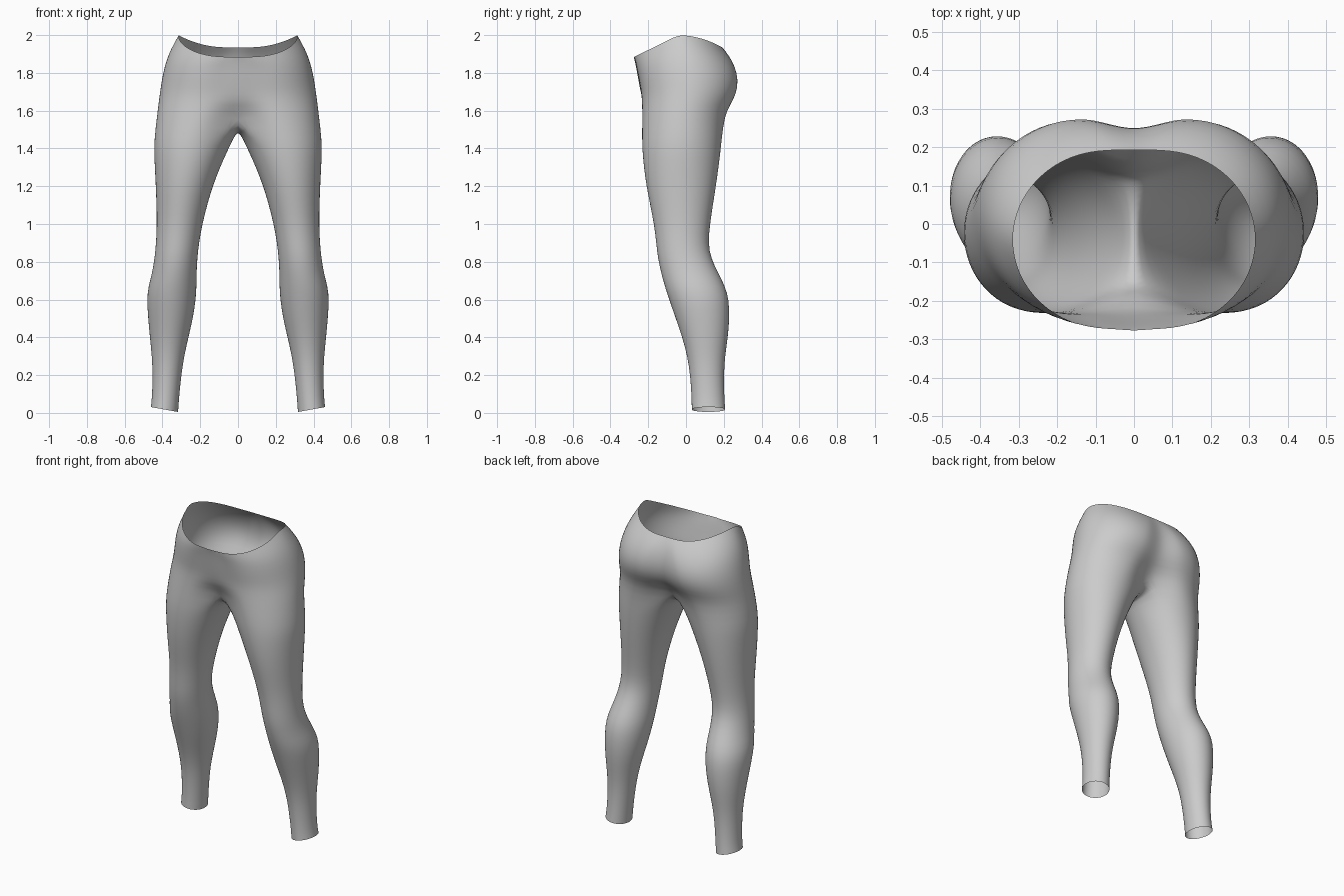
import bpy, bmesh, math

N = 32          # points around one leg
OUT = 24        # segments on the outer arc, from front seam to back seam

# leg rings: z, inner x, outer x, front y, back y
LEG = [
    (0.018, 0.317, 0.462, 0.030, 0.208),
    (0.08, 0.312, 0.455, 0.030, 0.203),
    (0.20, 0.300, 0.452, 0.022, 0.200),
    (0.30, 0.285, 0.456, 0.007, 0.207),
    (0.40, 0.262, 0.467, -0.020, 0.222),
    (0.50, 0.238, 0.476, -0.055, 0.231),
    (0.60, 0.223, 0.483, -0.090, 0.228),
    (0.67, 0.219, 0.475, -0.113, 0.208),
    (0.74, 0.219, 0.455, -0.132, 0.172),
    (0.82, 0.215, 0.442, -0.150, 0.132),
    (0.90, 0.206, 0.434, -0.158, 0.118),
    (1.00, 0.188, 0.430, -0.170, 0.128),
    (1.10, 0.163, 0.432, -0.190, 0.143),
    (1.20, 0.133, 0.436, -0.210, 0.159),
    (1.30, 0.094, 0.441, -0.224, 0.173),
    (1.38, 0.058, 0.445, -0.231, 0.183),
    (1.45, 0.025, 0.444, -0.234, 0.190),
]

# hip rings: front z, side z, back z, outer x, lobe x, lobe front y, lobe back y, seam front y, seam back y
HIP = [
    (1.57, 1.57, 1.57, 0.430, 0.19, -0.233, 0.206, -0.170, 0.130),
    (1.63, 1.63, 1.63, 0.423, 0.17, -0.233, 0.235, -0.222, 0.200),
    (1.69, 1.70, 1.69, 0.414, 0.15, -0.235, 0.268, -0.238, 0.238),
    (1.75, 1.78, 1.76, 0.402, 0.14, -0.246, 0.278, -0.250, 0.252),
    (1.82, 1.86, 1.83, 0.384, 0.12, -0.258, 0.262, -0.262, 0.244),
    (1.86, 1.93, 1.89, 0.356, 0.09, -0.268, 0.230, -0.270, 0.222),
    (1.885, 2.00, 1.935, 0.317, 0.07, -0.273, 0.192, -0.277, 0.193),
]


def leg_ring(z, xi, xo, yf, yb):
    pts = []
    for i in range(N):
        a = math.radians(-135) + math.tau * i / N
        tilt = 0.013 * math.cos(a) if z < 0.05 else 0
        pts.append(((xi + xo) / 2 + (xo - xi) / 2 * math.cos(a),
                    (yf + yb) / 2 + (yb - yf) / 2 * math.sin(a), z + tilt))
    return pts


def hip_arc(zf, zs, zb, xo, xl, yf, yb, cf, cb):
    pts = []
    for i in range(OUT + 1):
        deg = -135 + 270 * i / OUT
        if abs(deg) > 90:                       # from the centre seam to the lobe
            k = (135 - abs(deg)) / 45
            s = k * k * (3 - 2 * k)
            c, y, z = (cf, yf, zf) if deg < 0 else (cb, yb, zb)
            pts.append((xl * k, c + (y - c) * s, z))
        else:                                   # round the side of the hip
            a = math.radians(deg)
            s = math.sin(a)
            z = zs + (zf - zs) * -s if s < 0 else zs + (zb - zs) * s * s
            pts.append((xl + (xo - xl) * math.cos(a), (yf + yb) / 2 + (yb - yf) / 2 * s, z))
    return pts


def crotch_seam(front, back):
    # hanging curve on the centre plane, running back to front
    pts = []
    n = N - OUT
    for i in range(1, n):
        a = math.pi * i / n
        y = (front[1] + back[1]) / 2 + (back[1] - front[1]) / 2 * math.cos(a)
        pts.append((0, y, front[2] - 0.075 * math.sin(a)))
    return pts


bm = bmesh.new()
rings = [leg_ring(*r) for r in LEG]
first = hip_arc(*HIP[0])
rings.append(first + crotch_seam(first[0], first[-1]))
rings += [hip_arc(*h) for h in HIP[1:]]
rows = [[bm.verts.new(p) for p in r] for r in rings]
for low, up in zip(rows, rows[1:]):
    count = N if len(up) == N else OUT          # closed tube below, open half above
    for i in range(count):
        j = (i + 1) % N
        bm.faces.new((low[i], low[j], up[j], up[i]))

mesh = bpy.data.meshes.new("leggings")
bm.to_mesh(mesh)
bm.free()
for p in mesh.polygons:
    p.use_smooth = True
leggings = bpy.data.objects.new("leggings", mesh)
bpy.context.collection.objects.link(leggings)

# fabric
grey = bpy.data.materials.new("grey fabric")
grey.diffuse_color = (0.6, 0.6, 0.6, 1)
mesh.materials.append(grey)

# other leg, then smoothing
mirror = leggings.modifiers.new("mirror", 'MIRROR')
mirror.use_clip = True
mirror.merge_threshold = 0.0005
sub = leggings.modifiers.new("smooth", 'SUBSURF')
sub.levels = sub.render_levels = 1
